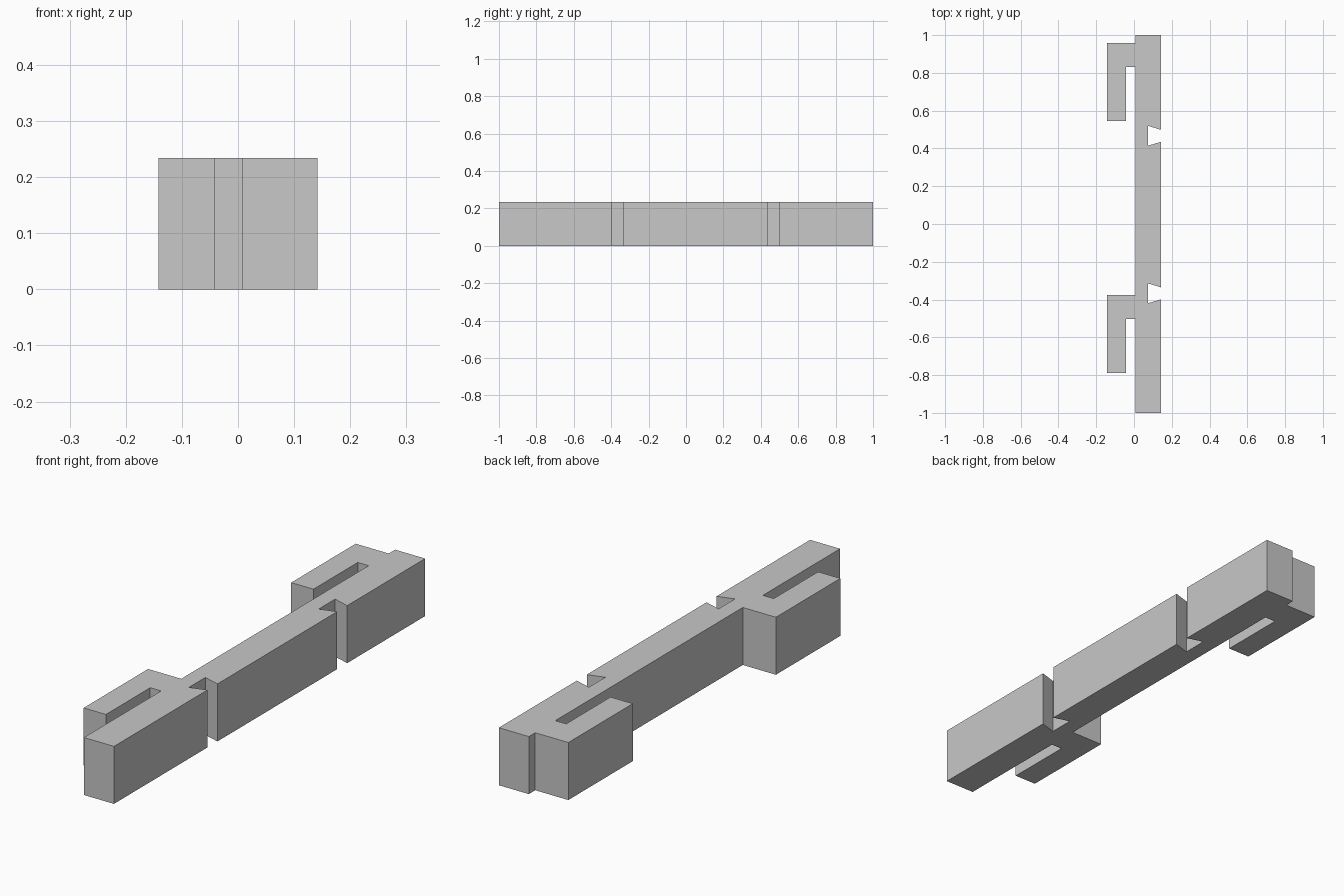
import bpy, bmesh

if "Cube" in bpy.data.objects:
    bpy.data.objects.remove(bpy.data.objects["Cube"])

HEIGHT = 0.234
X_BACK, X_FACE = 0.007, 0.142      # rail thickness
X_SLOT, X_HOOK = -0.042, -0.142    # hook finger thickness
X_NOTCH = 0.073                    # notch depth
NOTCH_CENTRES = (-0.367, 0.467)
HOOK_TOPS = (-0.375, 0.959)

grey = bpy.data.materials.new("light grey")
grey.diffuse_color = (0.58, 0.58, 0.58, 1)
grey.use_nodes = True
grey.node_tree.nodes["Principled BSDF"].inputs["Base Color"].default_value = grey.diffuse_color


def notch(y):
    """Dovetail notch in the front face of the rail, going up in y."""
    return [(X_FACE, y - 0.032), (X_NOTCH, y - 0.053),
            (X_NOTCH, y + 0.053), (X_FACE, y + 0.032)]


def hook(top):
    """Hook on the back of the rail, going down in y."""
    root, tip = top - 0.129, top - 0.414
    return [(X_BACK, top), (X_HOOK, top), (X_HOOK, tip),
            (X_SLOT, tip), (X_SLOT, root), (X_BACK, root)]


# one outline: rail face with notches, then rail back with hooks
outline = [(X_BACK, -1), (X_FACE, -1)]
for y in NOTCH_CENTRES:
    outline += notch(y)
outline += [(X_FACE, 1), (X_BACK, 1)]
for top in reversed(HOOK_TOPS):
    outline += hook(top)

# extrude the outline upwards
bm = bmesh.new()
base = bm.faces.new([bm.verts.new((x, y, 0)) for x, y in outline])
extruded = bmesh.ops.extrude_face_region(bm, geom=[base], use_keep_orig=True)
for item in extruded["geom"]:
    if isinstance(item, bmesh.types.BMVert):
        item.co.z = HEIGHT
bmesh.ops.recalc_face_normals(bm, faces=bm.faces)

mesh = bpy.data.meshes.new("hooked_rail")
bm.to_mesh(mesh)
bm.free()
mesh.materials.append(grey)
rail = bpy.data.objects.new("hooked_rail", mesh)
bpy.context.collection.objects.link(rail)
